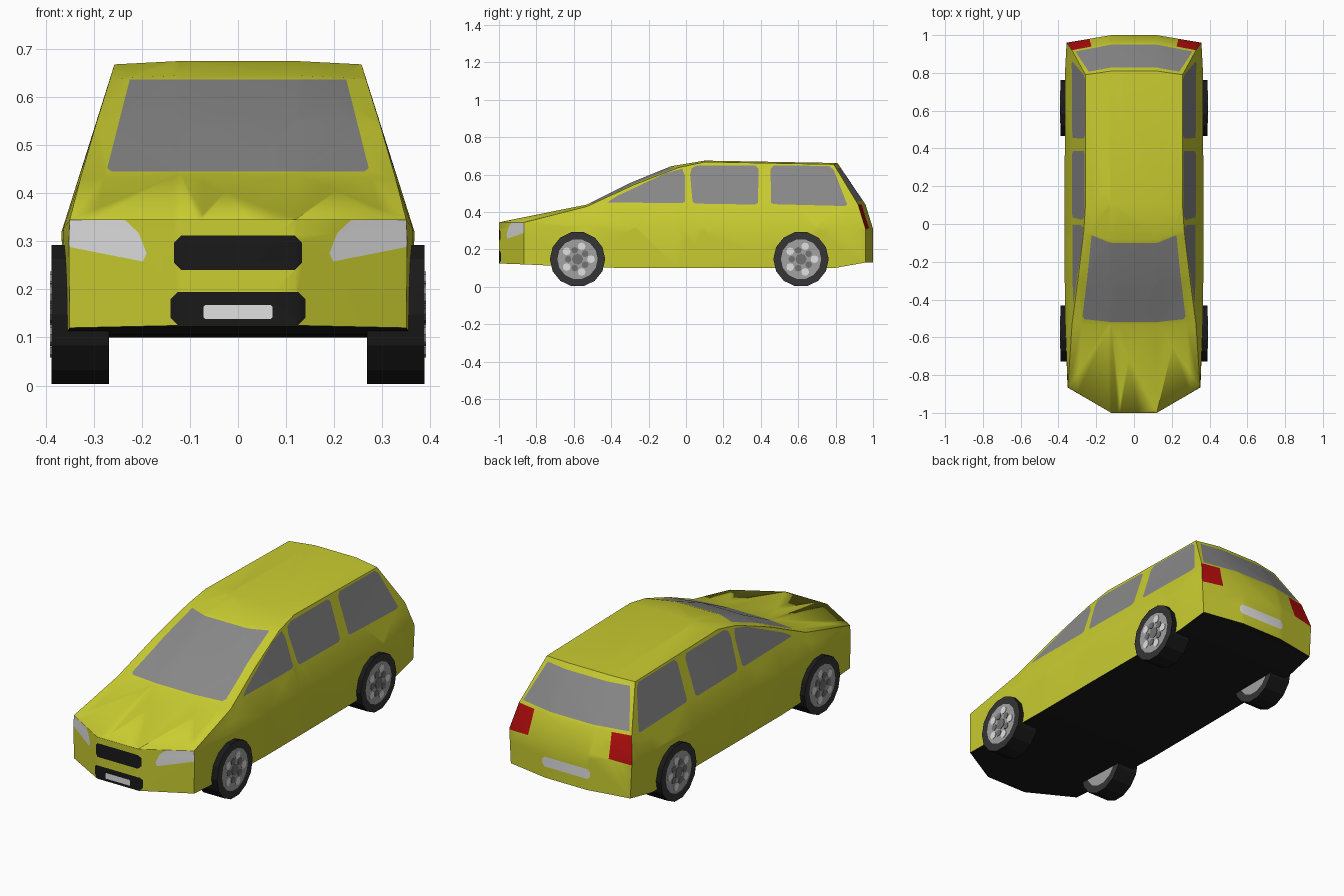
import bpy, bmesh, math
from mathutils import Vector, Matrix

if "Cube" in bpy.data.objects:
    bpy.data.objects.remove(bpy.data.objects["Cube"])

# Materials, one per flat colour
COLOURS = [("yellow_paint", (0.59, 0.61, 0.03)), ("grey_glass", (0.25, 0.25, 0.25)),
           ("black", (0.010, 0.010, 0.010)), ("white", (0.75, 0.75, 0.75)),
           ("red", (0.45, 0.004, 0.004)), ("tyre_grey", (0.035, 0.035, 0.035)),
           ("rim_grey", (0.36, 0.36, 0.36)), ("rim_dark", (0.17, 0.17, 0.17))]
YELLOW, GLASS, BLACK, WHITE, RED, TYRE, RIM, RIM_DARK = range(8)
MATS = []
for mat_name, rgb in COLOURS:
    m = bpy.data.materials.new(mat_name)
    m.diffuse_color = (*rgb, 1)
    m.use_nodes = True
    m.node_tree.nodes["Principled BSDF"].inputs["Base Color"].default_value = m.diffuse_color
    MATS.append(m)


def finish(name, bm):
    me = bpy.data.meshes.new(name)
    bm.to_mesh(me)
    bm.free()
    for m in MATS:
        me.materials.append(m)
    ob = bpy.data.objects.new(name, me)
    bpy.context.collection.objects.link(ob)
    return ob


# Body shell: a strip over nose, roof and tail, closed by sides and underside
TOP, REAR, LEFT, RIGHT, UNDER = range(5)
bm = bmesh.new()
group = bm.faces.layers.int.new("group")

# strip rows: middle y, z and outer edge x, y, z
ROWS = [(-1.0, .125, .35, -.865, .12), (-1.0, .30, .352, -.865, .30),
        (-1.0, .345, .35, -.865, .345), (-.53, .44, .328, -.53, .43),
        (-.30, .555, .295, -.28, .545), (-.08, .645, .266, -.04, .638),
        (.10, .675, .257, .10, .668), (.81, .662, .257, .79, .655),
        (.96, .44, .328, .92, .44), (1.0, .31, .357, .96, .31),
        (1.0, .13, .348, .96, .13)]
# side stations: belt x, z and sill x, z, at the y of strip rows 3 to 7
SIDES = [(.364, .325, .36, .105), (.367, .32, .362, .10), (.367, .32, .362, .10),
         (.367, .32, .362, .10), (.366, .32, .358, .10)]


def face(verts, g, mat=YELLOW):
    f = bm.faces.new(verts)
    f[group] = g
    f.material_index = mat
    f.smooth = g != UNDER


strip = [[bm.verts.new(p) for p in ((-x, ys, zs), (-.12, yc, zc), (.12, yc, zc), (x, ys, zs))]
         for yc, zc, x, ys, zs in ROWS]
for i in range(len(strip) - 1):
    for j in range(3):
        face((strip[i][j], strip[i][j + 1], strip[i + 1][j + 1], strip[i + 1][j]),
             REAR if i >= 7 else TOP)

sills = []
for sign, col, g in ((-1, 0, LEFT), (1, 3, RIGHT)):
    edge = [row[col] for row in strip]
    tops = edge[2:9]
    belts, sill = [edge[1]], [edge[0]]
    for (bx, bz, sx, sz), row in zip(SIDES, ROWS[3:8]):
        belts.append(bm.verts.new((sign * bx, row[3], bz)))
        sill.append(bm.verts.new((sign * sx, row[3], sz)))
    belts.append(edge[9])
    sill.append(edge[10])
    for lo, hi in ((sill, belts), (belts, tops)):
        for k in range(6):
            face((lo[k], lo[k + 1], hi[k + 1], hi[k]), g)
    sills.append(sill)
for k in range(6):
    face((sills[0][k], sills[0][k + 1], sills[1][k + 1], sills[1][k]), UNDER, BLACK)
face(strip[0], UNDER, BLACK)
face(strip[-1], UNDER, BLACK)

bmesh.ops.recalc_face_normals(bm, faces=bm.faces[:])
for e in bm.edges:
    e.smooth = len({f[group] for f in e.link_faces}) == 1
bmesh.ops.triangulate(bm, faces=bm.faces[:])


# Cut a convex outline, seen along an axis, into one side of the body
def cut_panel(points, axis, g, mat):
    def to3(p):
        return Vector((0, p[0], p[1])) if axis == 'x' else Vector((p[0], 0, p[1]))
    pts = [to3(p) for p in points]
    mid = sum(pts, Vector()) / len(pts)
    along = Vector((1, 0, 0)) if axis == 'x' else Vector((0, 1, 0))
    faces = [f for f in bm.faces if f[group] == g]
    for a, b in zip(pts, pts[1:] + pts[:1]):
        no = (b - a).cross(along).normalized()
        if no.dot(mid - a) > 0:
            no = -no
        geom = faces + list({e for f in faces for e in f.edges}) + list({v for f in faces for v in f.verts})
        out = bmesh.ops.bisect_plane(bm, geom=geom, dist=1e-5, plane_co=a, plane_no=no)
        faces = [f for f in out["geom"] if isinstance(f, bmesh.types.BMFace)
                 and no.dot(f.calc_center_median() - a) < 0]
    for f in faces:
        f.material_index = mat


def box(x, z0, z1, c=0.015):
    return [(-x, z0 + c), (-x, z1 - c), (-x + c, z1), (x - c, z1),
            (x, z1 - c), (x, z0 + c), (x - c, z0), (-x + c, z0)]


# Windscreen and rear window
cut_panel([(-.272, .452), (-.225, .637), (.225, .637), (.272, .452), (.262, .445), (-.262, .445)],
          'y', TOP, GLASS)
cut_panel([(-.31, .455), (-.24, .635), (.24, .635), (.31, .455)], 'y', REAR, GLASS)
# Side windows
for g in (LEFT, RIGHT):
    cut_panel([(-.42, .452), (-.37, .485), (-.11, .607), (-.02, .632), (-.005, .59),
               (-.005, .455), (-.02, .447)], 'x', g, GLASS)
    cut_panel([(.035, .455), (.022, .60), (.03, .635), (.06, .65), (.37, .648), (.388, .63),
               (.385, .45), (.37, .44), (.05, .445)], 'x', g, GLASS)
    cut_panel([(.455, .45), (.452, .63), (.47, .65), (.765, .646), (.79, .625), (.862, .44),
               (.85, .432), (.47, .442)], 'x', g, GLASS)
# Headlights and tail lights
for s in (-1, 1):
    cut_panel([(s * x, z) for x, z in ((.36, .344), (.235, .344), (.207, .318), (.19, .275),
                                       (.198, .258), (.36, .29))], 'y', TOP, WHITE)
    cut_panel([(s * x, z) for x, z in ((.37, .305), (.37, .44), (.225, .44), (.235, .315))],
              'y', REAR, RED)
# Grille, lower intake and number plates
cut_panel(box(.133, .24, .312), 'y', TOP, BLACK)
cut_panel(box(.14, .126, .195), 'y', TOP, BLACK)
cut_panel(box(.072, .138, .168, .004), 'y', TOP, WHITE)
cut_panel(box(.14, .188, .24), 'y', REAR, WHITE)
finish("car_body", bm)


# Wheels: tyre with rim faces inset on both ends, and small rim plates
R, N = 0.148, 14
for side, s in (("left", -1), ("right", 1)):
    for end, y in (("front", -.58), ("rear", .615)):
        bm = bmesh.new()
        bmesh.ops.create_cone(bm, cap_ends=True, segments=N, radius1=R, radius2=R, depth=.12)
        caps = [f for f in bm.faces if len(f.verts) == N]
        for f in bm.faces:
            f.material_index = BLACK
        ring = bmesh.ops.inset_individual(bm, faces=caps, thickness=.040)
        for f in ring["faces"]:
            f.material_index = TYRE
        for f in caps:
            f.material_index = RIM
        # light spots and dark gaps on the outer face, hub in the middle
        spots = [(0, 0, .03, RIM_DARK)]
        for k in range(5):
            for off, rad, size, mat in ((0, .072, .021, WHITE), (36, .05, .018, RIM_DARK)):
                a = math.radians(90 + 72 * k + off)
                spots.append((rad * math.cos(a), rad * math.sin(a), size, mat))
        for px, py, size, mat in spots:
            new = bmesh.ops.create_cone(bm, cap_ends=True, segments=8, radius1=size, radius2=size,
                                        depth=.004, matrix=Matrix.Translation((px, py, .0605)))
            for f in {f for v in new["verts"] for f in v.link_faces}:
                f.material_index = mat
        ob = finish(f"{end}_{side}_wheel", bm)
        ob.rotation_euler = (0, s * math.pi / 2, 0)
        ob.location = (s * .328, y, R)
